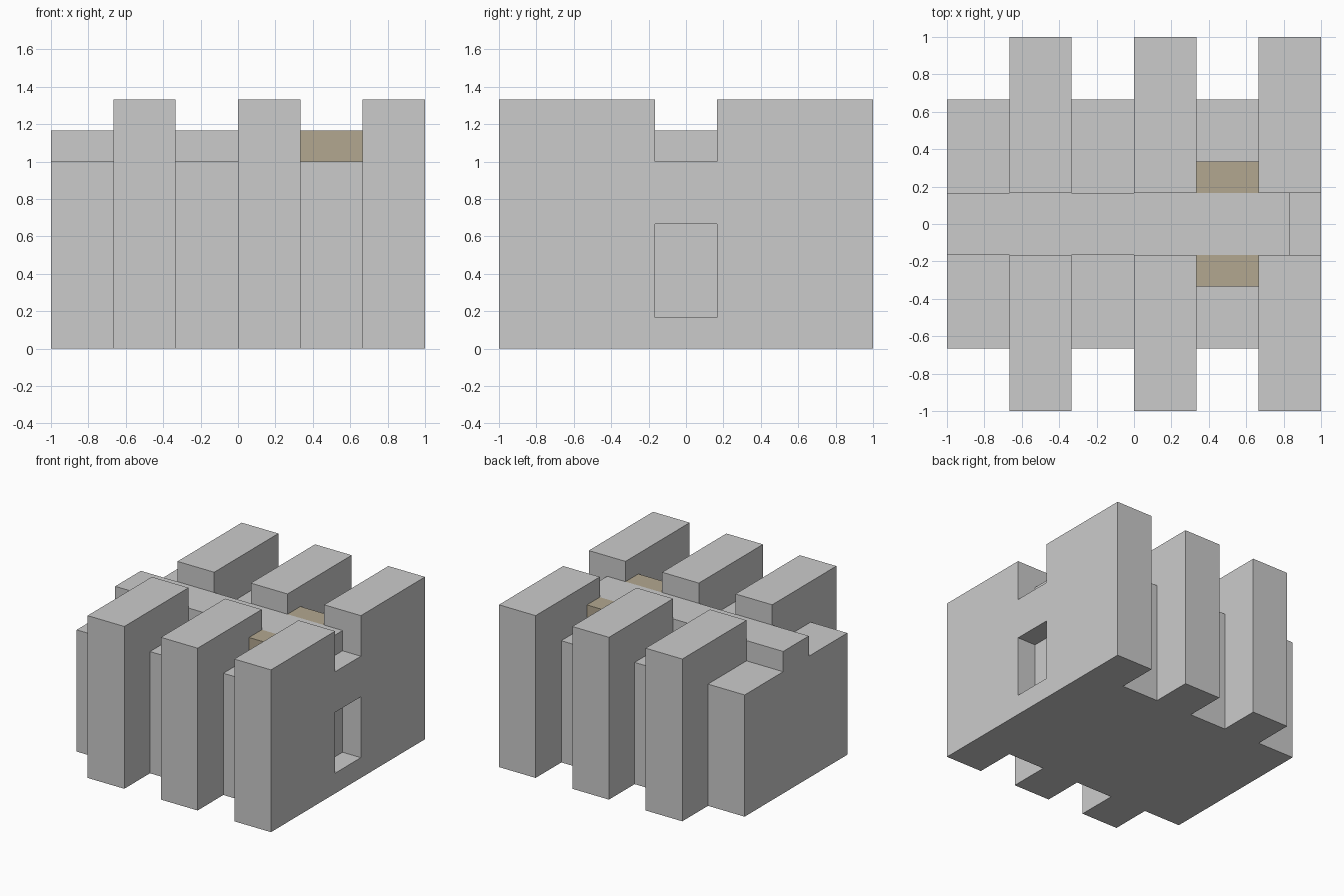
import bpy
import bmesh

U = 1 / 6  # module size shared by every part

if "Cube" in bpy.data.objects:
    bpy.data.objects.remove(bpy.data.objects["Cube"], do_unlink=True)


def material(name, rgb):
    mat = bpy.data.materials.new(name)
    mat.use_nodes = True
    colour = (*rgb, 1)
    mat.diffuse_color = colour
    mat.node_tree.nodes["Principled BSDF"].inputs["Base Color"].default_value = colour
    return mat


grey = material("light grey", (0.6, 0.6, 0.6))
tan = material("tan", (0.45, 0.39, 0.28))


def slab(name, x0, x1, profile, mat):
    """Extrude a (y, z) profile from x0 to x1; all values in modules."""
    bm = bmesh.new()
    face = bm.faces.new([bm.verts.new((x0 * U, y * U, z * U)) for y, z in profile])
    extruded = bmesh.ops.extrude_face_region(bm, geom=[face])["geom"]
    moved = [v for v in extruded if isinstance(v, bmesh.types.BMVert)]
    bmesh.ops.translate(bm, verts=moved, vec=((x1 - x0) * U, 0, 0))
    bmesh.ops.recalc_face_normals(bm, faces=bm.faces)
    mesh = bpy.data.meshes.new(name)
    bm.to_mesh(mesh)
    bm.free()
    mesh.materials.append(mat)
    obj = bpy.data.objects.new(name, mesh)
    bpy.context.collection.objects.link(obj)
    return obj


def rectangle(y0, y1, z0, z1):
    return [(y0, z0), (y1, z0), (y1, z1), (y0, z1)]


def stepped(half_depth, side_top):
    """Symmetric profile whose middle strip forms the central walkway."""
    half = [(half_depth, 0), (half_depth, side_top), (1, side_top), (1, 7)]
    return half + [(-y, z) for y, z in reversed(half)]


# Alternating low recessed bays and tall buttresses
for i in range(3):
    x = -6 + 4 * i
    slab(f"low_bay_{i + 1}", x, x + 2, stepped(4, 6), grey)
    buttress = slab(f"tall_buttress_{i + 1}", x + 2, x + 4, stepped(6, 8), grey)

# Tan blocks on both sides of the walkway
for side, s in (("front", -1), ("back", 1)):
    y0, y1 = sorted((s, 2 * s))
    slab(f"tan_block_{side}", 2, 4, rectangle(y0, y1, 6, 7), tan)

# Window recess and walkway step cut into the outer face of the last buttress
cuts = {"window_cutter": rectangle(-1, 1, 1, 4), "step_cutter": rectangle(-1, 1, 6, 9)}
bpy.context.view_layer.objects.active = buttress
for name, profile in cuts.items():
    cutter = slab(name, 5, 7, profile, grey)
    cutter.hide_render = True
    mod = buttress.modifiers.new(name, "BOOLEAN")
    mod.operation = "DIFFERENCE"
    mod.solver = "EXACT"
    mod.object = cutter
    bpy.ops.object.modifier_apply(modifier=mod.name)
    bpy.data.objects.remove(cutter, do_unlink=True)
